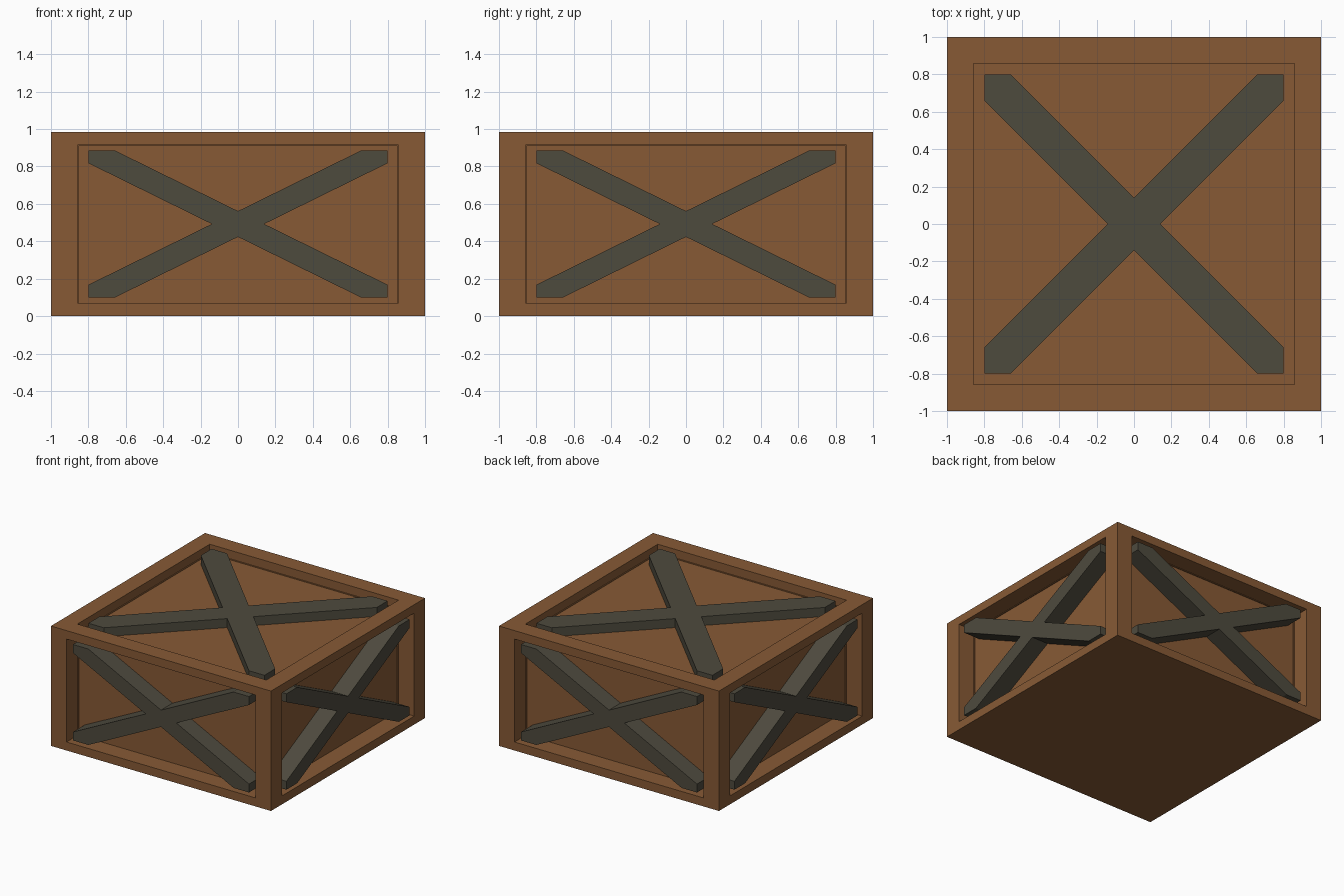
import bpy, bmesh
from math import pi
from mathutils import Matrix, Vector

if "Cube" in bpy.data.objects:
    bpy.data.objects.remove(bpy.data.objects["Cube"])

HEIGHT = 0.985
EDGE, INNER, REACH, DEPTH = 1.0, 0.8, 0.66, 0.15

# everything is made on a 2 unit cube, then squashed to the crate height
SQUASH = Matrix.Translation((0, 0, HEIGHT / 2)) @ Matrix.Diagonal((1, 1, HEIGHT / 2, 1))


def material(name, rgb):
    m = bpy.data.materials.new(name)
    m.diffuse_color = (*rgb, 1)
    m.use_nodes = True
    m.node_tree.nodes["Principled BSDF"].inputs["Base Color"].default_value = m.diffuse_color
    return m


def finish(bm, name, mat):
    bm.transform(SQUASH)
    bmesh.ops.recalc_face_normals(bm, faces=bm.faces)
    mesh = bpy.data.meshes.new(name)
    bm.to_mesh(mesh)
    bm.free()
    mesh.materials.append(mat)
    obj = bpy.data.objects.new(name, mesh)
    bpy.context.collection.objects.link(obj)


wood = material("wood", (0.242, 0.102, 0.036))
dark = material("dark_brace", (0.076, 0.069, 0.048))

# crate body: recessed panel on every face but the bottom
bm = bmesh.new()
bmesh.ops.create_cube(bm, size=2 * EDGE)
panels = [f for f in bm.faces if f.normal.z > -0.5]
bmesh.ops.inset_individual(bm, faces=panels, thickness=EDGE - INNER)
for f in bmesh.ops.extrude_discrete_faces(bm, faces=panels)["faces"]:
    f.normal_update()
    bmesh.ops.translate(bm, verts=f.verts, vec=-f.normal * DEPTH)
finish(bm, "crate_body", wood)


# cross brace: outline repeated per quadrant, flush with the frame
def cross_brace(name, turn):
    bm = bmesh.new()
    quadrant = [(INNER, REACH), (INNER, INNER), (REACH, INNER), (0, INNER - REACH)]
    verts = [bm.verts.new(Matrix.Rotation(k * pi / 2, 4, 'Z') @ Vector((x, y, EDGE)))
             for k in range(4) for x, y in quadrant]
    face = bm.faces.new(verts)
    ext = bmesh.ops.extrude_face_region(bm, geom=[face], use_keep_orig=True)
    moved = [v for v in ext["geom"] if isinstance(v, bmesh.types.BMVert)]
    bmesh.ops.translate(bm, verts=moved, vec=(0, 0, -DEPTH))
    bm.transform(turn)
    finish(bm, name, dark)


cross_brace("top_brace", Matrix.Identity(4))
for k, side in enumerate(("front", "right", "back", "left")):
    cross_brace(side + "_brace", Matrix.Rotation(k * pi / 2, 4, 'Z') @ Matrix.Rotation(pi / 2, 4, 'X'))
